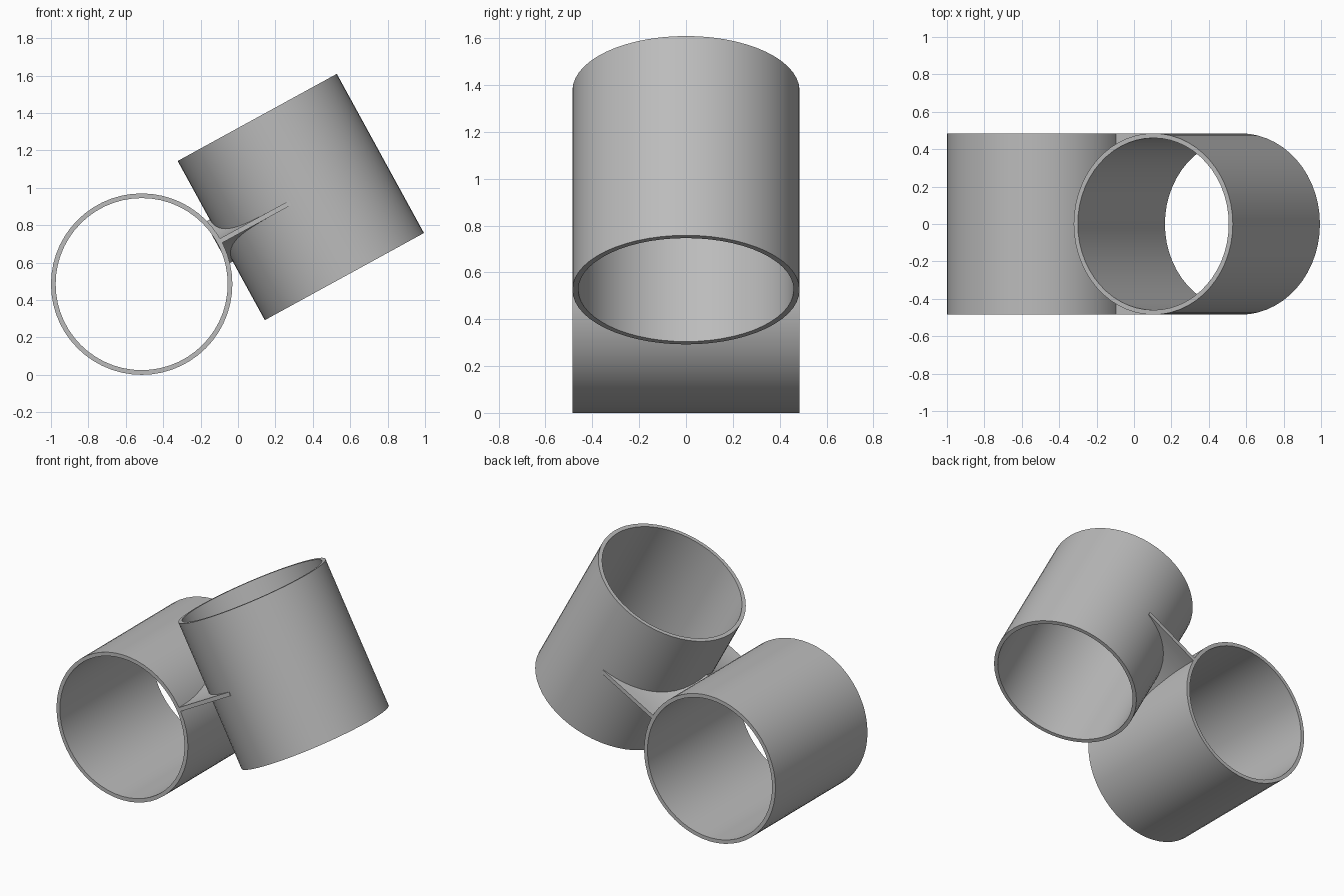
import bpy, bmesh, math
from mathutils import Matrix, Vector

cube = bpy.data.objects.get("Cube")
if cube:
    bpy.data.objects.remove(cube, do_unlink=True)

R, WALL, HALF, SEG = 0.485, 0.025, 0.485, 56
TILT = math.radians(28.7)
LOW_CENTRE = Vector((-0.515, 0, R))
U = Vector((math.cos(TILT), 0, math.sin(TILT)))    # from lower tube to upper tube
V = Vector((-math.sin(TILT), 0, math.cos(TILT)))   # along the upper tube

grey = bpy.data.materials.new("plain grey")
grey.use_nodes = True
colour = (0.5, 0.5, 0.5, 1)
grey.diffuse_color = colour
grey.node_tree.nodes["Principled BSDF"].inputs["Base Color"].default_value = colour


def finish(name, bm, matrix=None):
    bmesh.ops.recalc_face_normals(bm, faces=bm.faces)
    mesh = bpy.data.meshes.new(name)
    bm.to_mesh(mesh)
    bm.free()
    mesh.materials.append(grey)
    obj = bpy.data.objects.new(name, mesh)
    bpy.context.collection.objects.link(obj)
    if matrix:
        obj.matrix_world = matrix
    bpy.ops.object.select_all(action="DESELECT")
    obj.select_set(True)
    bpy.context.view_layer.objects.active = obj
    bpy.ops.object.shade_smooth_by_angle(angle=math.radians(35))


def skin(bm, rings, closed):
    """Join equal rings of vertices with quads."""
    pairs = list(zip(rings, rings[1:]))
    if closed:
        pairs.append((rings[-1], rings[0]))
    for a, b in pairs:
        for i in range(len(a)):
            j = (i + 1) % len(a)
            bm.faces.new((a[i], a[j], b[j], b[i]))


def tube(name, centre, rotation):
    bm = bmesh.new()
    profile = [(R, -HALF), (R, HALF), (R - WALL, HALF), (R - WALL, -HALF)]
    rings = []
    for k in range(SEG):
        a = math.tau * k / SEG
        rings.append([bm.verts.new((r * math.cos(a), r * math.sin(a), z)) for r, z in profile])
    skin(bm, rings, True)
    finish(name, bm, Matrix.Translation(centre) @ rotation)


# Two open tubes, touching at right angles
tube("lower_tube", LOW_CENTRE, Matrix.Rotation(math.pi / 2, 4, "X"))
tube("upper_tube", LOW_CENTRE + U * 2 * R, Matrix.Rotation(-TILT, 4, "Y"))

# Joining web: thin at the ends, swelling where the tubes touch
bm = bmesh.new()
touch = LOW_CENTRE + U * R
rings = []
steps = 48
for k in range(steps + 1):
    y = HALF * math.sin(math.pi * (k / steps - 0.5))
    t = 0.013 + 0.115 * max(0, 1 - abs(y) / 0.45) ** 2
    near = math.sqrt(R * R - t * t) - R - 0.012
    far = R - math.sqrt(R * R - min(abs(y), 0.479) ** 2) + 0.01
    corners = [(near, -t), (far, -t), (far, t), (near, t)]
    rings.append([bm.verts.new(touch + U * u + V * v + Vector((0, y, 0))) for u, v in corners])
skin(bm, rings, False)
bm.faces.new(rings[0])
bm.faces.new(rings[-1])
finish("joining_web", bm)
